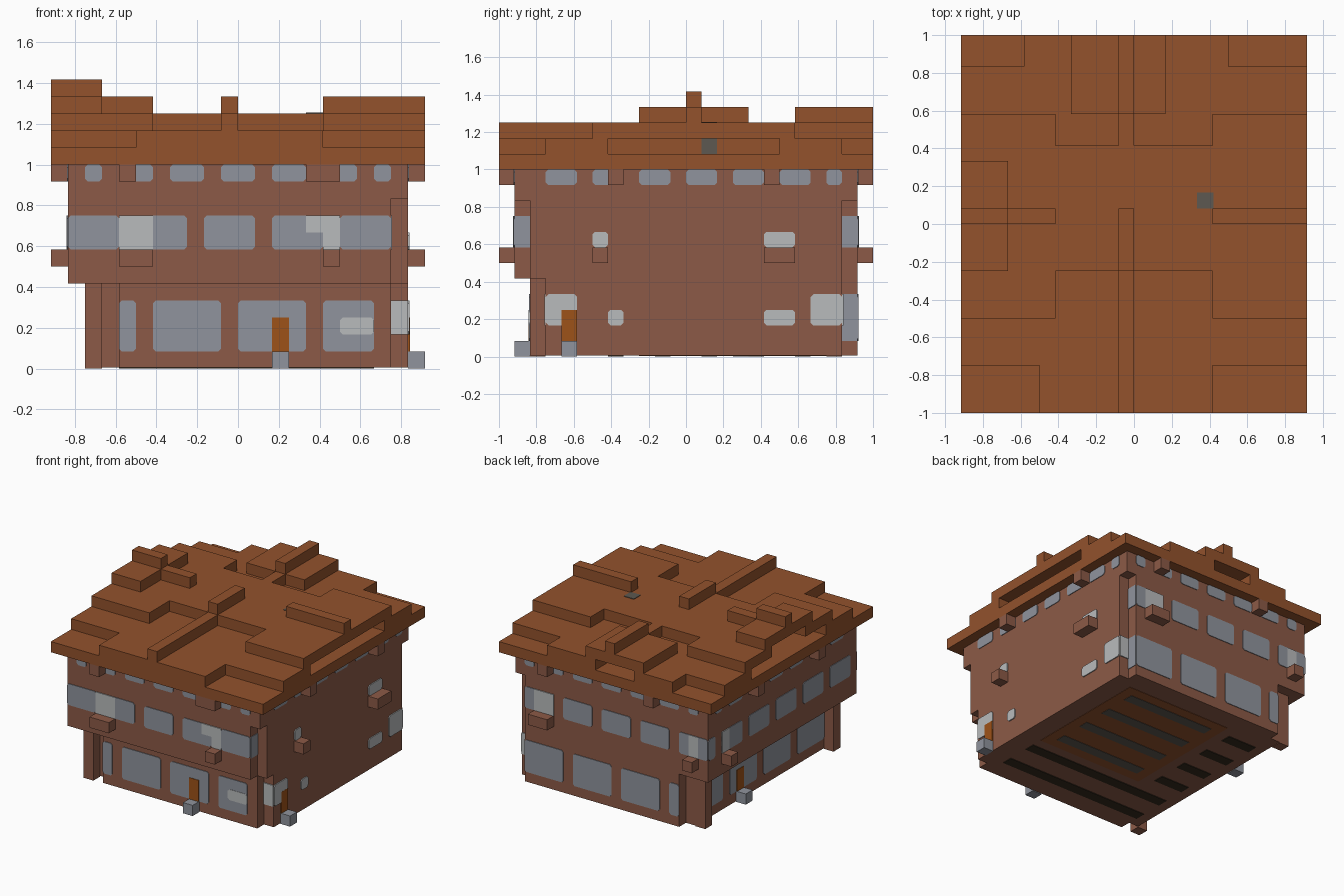
import bpy
import bmesh
from mathutils import Vector

if "Cube" in bpy.data.objects:
    bpy.data.objects.remove(bpy.data.objects["Cube"], do_unlink=True)

UNIT = 1 / 12          # edge length of one building block
CHAMFER = 0.17         # clipped window corners, in blocks
HALF_X, HALF_Y = 11, 12
parts = {}


def linear(channel):
    value = channel / 255
    return value / 12.92 if value < 0.04 else ((value + 0.055) / 1.055) ** 2.4


def make_material(name, *rgb):
    material = bpy.data.materials.new(name)
    material.use_nodes = True
    colour = [linear(channel) for channel in rgb] + [1]
    material.diffuse_color = colour
    shader = material.node_tree.nodes["Principled BSDF"]
    shader.inputs["Base Color"].default_value = colour
    shader.inputs["Roughness"].default_value = 0.9
    return material


roof_wood = make_material("roof wood", 147, 82, 44)
wall_brick = make_material("wall brick", 140, 90, 71)
window_grey = make_material("window grey", 144, 148, 157)
pale_stone = make_material("pale stone", 185, 187, 188)
door_orange = make_material("door orange", 158, 82, 24)
dark_stone = make_material("dark stone", 93, 89, 81)
slot_dark = make_material("slot dark", 52, 42, 29)


def part_mesh(name, material):
    if name not in parts:
        parts[name] = (bmesh.new(), material)
    return parts[name][0]


def add_box(name, material, xs, ys, zs):
    """Add a box given by its ranges in blocks."""
    mesh = part_mesh(name, material)
    low, high = [Vector(corner) for corner in zip(xs, ys, zs)]
    verts = bmesh.ops.create_cube(mesh, size=1)["verts"]
    for vert in verts:
        for axis in range(3):
            vert.co[axis] = high[axis] if vert.co[axis] > 0 else low[axis]


def add_plate(name, material, side, depth, start, end, bottom, top, lift=0.06, cut=CHAMFER):
    """Add a thin clipped plate on the wall plane of one side."""
    mesh = part_mesh(name, material)
    outward = 1 if side in ("back", "left") else -1
    outline = [(start + cut, bottom), (end - cut, bottom), (end, bottom + cut), (end, top - cut),
               (end - cut, top), (start + cut, top), (start, top - cut), (start, bottom + cut)]
    if not cut:
        outline = [(start, bottom), (end, bottom), (end, top), (start, top)]
    rings = []
    for level in (depth, depth + outward * lift):
        if side in ("front", "back"):
            rings.append([mesh.verts.new((a, level, z)) for a, z in outline])
        else:
            rings.append([mesh.verts.new((level, a, z)) for a, z in outline])
    inner, outer = rings
    mesh.faces.new(inner)
    mesh.faces.new(outer)
    for i in range(len(outline)):
        j = (i + 1) % len(outline)
        mesh.faces.new((inner[i], inner[j], outer[j], outer[i]))


def windows(name, side, depth, spans, bottom, top):
    for start, end in spans:
        add_plate(name, window_grey, side, depth, start, end, bottom, top)


def pale(side, depth, start, end, bottom, top, cut=CHAMFER):
    add_plate("pale_patches", pale_stone, side, depth, start, end, bottom, top, 0.09, cut)


def walls(xs, ys, zs, name="walls"):
    add_box(name, wall_brick, xs, ys, zs)


def roof(layer, xs, ys, name="roof"):
    add_box(name, roof_wood, xs, ys, (layer, layer + 1))


# Lower storey with notched corners and two left pillars
walls((-7, 9), (-10, 11), (0.06, 5))
walls((-8, 10), (-9, 10), (0.06, 5))
for y in (-10, 9):
    walls((-9, -8), (y, y + 1), (0, 5), "corner_pillars")

# Overhanging upper storey; the model's left (+x) corners are notched
walls((-10, 9), (-11, 11), (5, 12))
walls((9, 10), (-10, 10), (5, 12))
walls((9, 10), (-11, 11), (10, 12))

# Brackets under the eaves and below the middle windows
for xs in ((-7, -6), (4, 6)):
    walls(xs, (-HALF_Y, -11), (11, 12), "eave_brackets")
for xs in ((-5, -4), (6, 7)):
    walls(xs, (11, HALF_Y), (11, 12), "eave_brackets")
for side_x in (-11, 10):
    for y in (-5, 5 if side_x > 0 else 4):
        walls((side_x, side_x + 1), (y, y + 1), (11, 12), "eave_brackets")
for xs in ((-7, -5), (5, 6)):
    walls(xs, (-HALF_Y, -11), (6, 7), "wall_brackets")
    pale("front", -11, xs[0], xs[1], 7, 9, cut=0)
for xs in ((-9, -8), (6, 8)):
    walls(xs, (11, HALF_Y), (6, 7), "wall_brackets")
    pale("back", 11, xs[0], xs[1], 7, 9, cut=0)
for ys in ((-6, -5), (5, 7)):
    walls((10, HALF_X), ys, (6, 7), "wall_brackets")
    pale("left", 10, ys[0], ys[1], 7, 8)
walls((-HALF_X, -10), (8, 9), (6, 7), "wall_brackets")
pale("right", -10, 8, 9, 7, 9, cut=0)
pale("front", -11, 4, 5, 8, 9, cut=0)

# Window rows: wide below, medium in the middle, small under the eaves
wide = [(-7, -6)] + [(x, x + 4) for x in (-5, 0)]
windows("lower_windows", "front", -10, wide + [(5, 8)], 1, 4)
windows("lower_windows", "back", 11, wide + [(5, 9)], 1, 4)
windows("lower_windows", "right", -8, [(y, y + 4) for y in (-9, -4, 1)] + [(6, 9)], 1, 4)
medium = [(x, x + 3) for x in range(-10, 8, 4)]
for side, depth in (("front", -11), ("back", 11), ("right", -10)):
    windows("middle_windows", side, depth, medium, 7, 9)
windows("middle_windows", "right", -10, [(10, 11)], 7, 9)
small = [(-9, -8), (-7, -5), (-4, -2), (-1, 1), (2, 4), (5, 7), (8, 9)]
side_small = [(y, y + 2) for y in range(-9, 8, 3)] + [(9, 10)]
for side, depth, spans in (("front", -11, small), ("back", 11, small),
                           ("left", 10, side_small), ("right", -10, side_small)):
    windows("eave_windows", side, depth, spans, 11, 12)

# Windows wrapping round the notched corners
for y in (-11, 10):
    add_plate("corner_windows", window_grey, "left", 9, y, y + 1, 7, 9, cut=0)
add_plate("corner_windows", window_grey, "left", 9, 10, 11, 1, 4, cut=0)
pale("front", -9, 9, 10, 2, 4, cut=0)
pale("back", 10, 9, 10, 2, 4, cut=0)

# Pale patches on the lower walls
pale("front", -10, 6, 8, 2, 3)
for start, end, top in ((-9, -7, 4), (-5, -4, 3), (5, 7, 3), (8, 10, 4)):
    pale("left", 10, start, end, 2, top)

# Doors, each with a window-grey panel below and a stone step outside
for side, depth, start in (("front", -10, 2), ("left", 10, -8), ("right", -8, 3)):
    add_plate("doors", door_orange, side, depth, start, start + 1, 1, 3, 0.11, 0)
    outer = depth + (1 if side == "left" else -1)
    across, along = sorted((depth, outer)), (start, start + 1)
    if side == "front":
        add_box("door_steps", window_grey, along, across, (0, 1))
    else:
        add_box("door_steps", window_grey, across, along, (0, 1))

# Roof eaves slab
full_x, full_y = (-HALF_X, HALF_X), (-HALF_Y, HALF_Y)
roof(12, full_x, full_y, "roof_eaves")

# First roof step, open under the side and back gables
roof(13, (-6, 5), (-HALF_Y, -9))
roof(13, full_x, (-9, -5))
roof(13, (-5, 5), (-5, 6))
roof(13, full_x, (6, 7))
for inner, corner, edge in ((-3, -7, -HALF_X), (1, 6, HALF_X)):
    roof(13, sorted((inner, edge)), (7, 10))
    roof(13, sorted((inner, corner)), (10, HALF_Y))

# Second step: cross-shaped main roof, with a hollow under the right gable
roof(14, (-5, 5), (-3, 5))
roof(14, (5, HALF_X), (-6, 7))
roof(14, (-8, -5), (-6, 7))
for ys in ((-6, -2), (3, 7)):
    roof(14, (-HALF_X, -8), ys)
roof(14, (-4, 2), (7, HALF_Y), "back_gable")
for ys in ((-HALF_Y, -3), (5, 7)):
    roof(14, (-1, 0), ys, "roof_ridges")

# Gable top and ridges
roof(15, (-HALF_X, -8), (-3, 4), "right_gable")
roof(16, (-HALF_X, -8), (0, 1), "roof_ridges")
for xs in ((-8, -5), (5, HALF_X)):
    roof(15, xs, (0, 1), "roof_ridges")
for ys in ((-3, 1), (7, HALF_Y)):
    roof(15, (-1, 0), ys, "roof_ridges")

# Chimney block showing through the main roof
add_box("chimney_block", dark_stone, (4, 5.05), (1, 2), (13, 15.05))

# Underside: timber floor with stone strips and dark slots
add_box("floor", roof_wood, (-3, 8), (-3, 9), (0.03, 0.09))
for y in range(-2, 8, 3):
    add_box("floor_strips", dark_stone, (-2, 7), (y, y + 1), (0, 0.08))
    add_box("floor_slots", slot_dark, (-7, -4), (y, y + 1), (0, 0.08))
for y in (-8, -5):
    add_box("floor_slots", slot_dark, (-7, 8), (y, y + 1), (0, 0.08))

# Turn every collected part into a scaled, flat-shaded object
for name, (mesh, material) in parts.items():
    bmesh.ops.scale(mesh, vec=(UNIT, UNIT, UNIT), verts=mesh.verts)
    bmesh.ops.recalc_face_normals(mesh, faces=mesh.faces)
    data = bpy.data.meshes.new(name)
    mesh.to_mesh(data)
    mesh.free()
    data.materials.append(material)
    bpy.context.collection.objects.link(bpy.data.objects.new(name, data))
